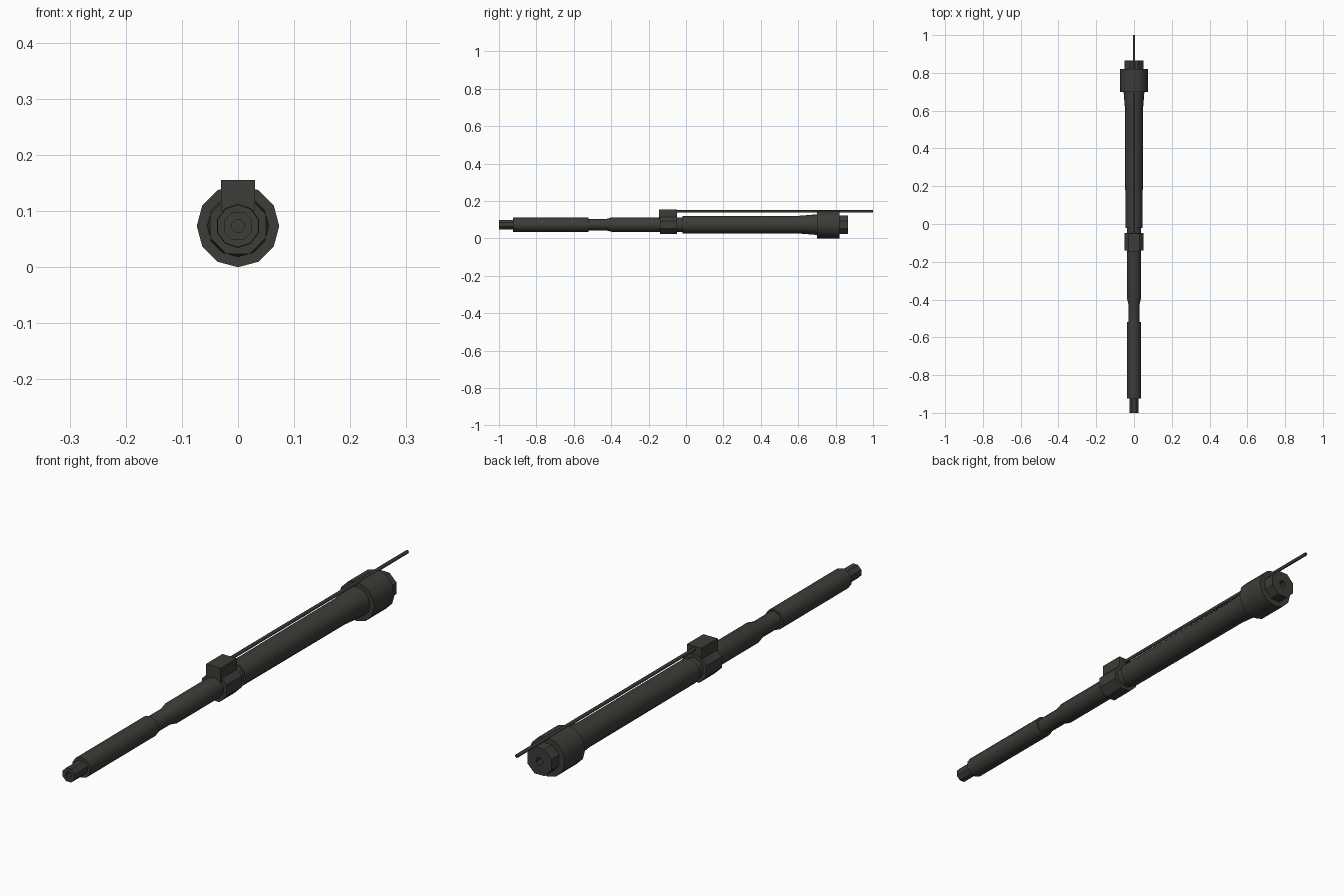
import bpy, bmesh, math

if "Cube" in bpy.data.objects:
    bpy.data.objects.remove(bpy.data.objects["Cube"])

AXIS_Z = 0.0735
metal = bpy.data.materials.new("dark_steel")
metal.diffuse_color = (0.045, 0.045, 0.04, 1)
metal.use_nodes = True
metal.node_tree.nodes["Principled BSDF"].inputs["Base Color"].default_value = metal.diffuse_color


def finish(bm, name, angle=42):
    bmesh.ops.recalc_face_normals(bm, faces=bm.faces)
    me = bpy.data.meshes.new(name)
    bm.to_mesh(me)
    bm.free()
    ob = bpy.data.objects.new(name, me)
    bpy.context.collection.objects.link(ob)
    me.materials.append(metal)
    bpy.ops.object.select_all(action='DESELECT')
    ob.select_set(True)
    bpy.context.view_layer.objects.active = ob
    bpy.ops.object.shade_smooth_by_angle(angle=math.radians(angle))
    return ob


def lathe(name, profile, sides, z=AXIS_Z, angle=42, turn=0.0):
    """Turn (y, radius) points around the lengthwise axis and cap both ends."""
    bm = bmesh.new()
    rings = []
    for y, r in profile:
        ring = []
        for i in range(sides):
            a = -math.pi / 2 + 2 * math.pi * (i + turn) / sides
            ring.append(bm.verts.new((r * math.cos(a), y, z + r * math.sin(a))))
        rings.append(ring)
    for a, b in zip(rings, rings[1:]):
        for i in range(sides):
            j = (i + 1) % sides
            bm.faces.new((a[i], a[j], b[j], b[i]))
    bm.faces.new(rings[0])
    bm.faces.new(rings[-1])
    return finish(bm, name, angle)


# Muzzle thread with recessed bore
lathe("muzzle_thread", [(-0.93, 0.012), (-1.0, 0.012), (-1.0, 0.027), (-0.92, 0.027)], 8, turn=0.5)

# Front barrel: shoulder, launcher cut, taper and gas block seat
lathe("front_barrel", [(-0.925, 0.024), (-0.925, 0.038), (-0.52, 0.038), (-0.52, 0.031),
                       (-0.425, 0.031), (-0.395, 0.039), (-0.01, 0.039)], 10)

# Heavier rear barrel flaring into the collar
lathe("rear_barrel", [(-0.02, 0.036), (-0.02, 0.046), (0.60, 0.047), (0.70, 0.055), (0.71, 0.055)], 12)

# Collar
lathe("collar", [(0.70, 0.05), (0.70, 0.0735), (0.82, 0.0735), (0.82, 0.045)], 12)

# Rear extension with recessed chamber
lathe("barrel_extension", [(0.81, 0.054), (0.865, 0.054), (0.865, 0.015), (0.79, 0.015)], 8, turn=0.5)

# Gas block: ring around the barrel and a box on top
lathe("gas_block_ring", [(-0.14, 0.036), (-0.14, 0.054), (-0.048, 0.054), (-0.048, 0.036)], 8, turn=0.5)
bm = bmesh.new()
bmesh.ops.create_cube(bm, size=1)
for v in bm.verts:
    v.co = (v.co.x * 0.06, v.co.y * 0.096 - 0.097, v.co.z * 0.055 + 0.1275)
finish(bm, "gas_block_top")

# Gas tube
lathe("gas_tube", [(-0.06, 0.0065), (0.95, 0.0065), (1.0, 0.0065)], 8, z=0.1445, angle=50)
